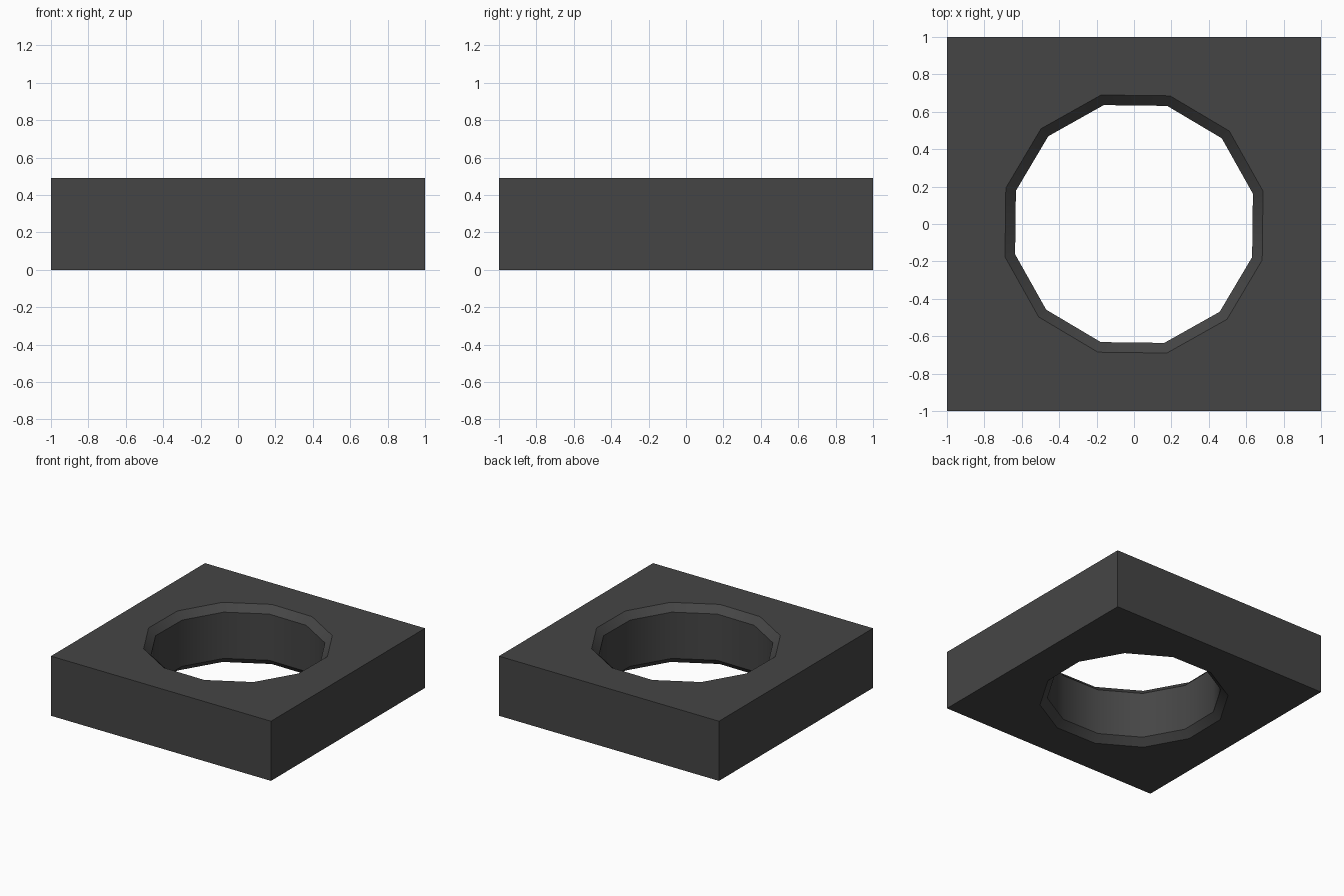
import bpy, bmesh
from math import cos, sin, pi, radians

if "Cube" in bpy.data.objects:
    bpy.data.objects.remove(bpy.data.objects["Cube"])

HEIGHT, CHAMFER = 0.49, 0.055
R_RIM, R_BORE, SIDES = 0.712, 0.656, 12

bm = bmesh.new()


def ring(radius, z, sides, start):
    """Closed loop of edges forming a regular polygon."""
    vs = [bm.verts.new((radius * cos(start + 2 * pi * i / sides),
                        radius * sin(start + 2 * pi * i / sides), z))
          for i in range(sides)]
    edges = [bm.edges.new((vs[i], vs[(i + 1) % sides])) for i in range(sides)]
    return vs, edges


def wall(a, b):
    """Quads between two matching loops."""
    n = len(a)
    for i in range(n):
        j = (i + 1) % n
        bm.faces.new((a[i], a[j], b[j], b[i]))


# Square outside
low, low_edges = ring(2 ** 0.5, 0, 4, pi / 4)
high, high_edges = ring(2 ** 0.5, HEIGHT, 4, pi / 4)
wall(low, high)

# Twelve-sided bore, chamfered at both ends
profile = [(R_RIM, 0), (R_BORE, CHAMFER), (R_BORE, HEIGHT - CHAMFER), (R_RIM, HEIGHT)]
rings = [ring(r, z, SIDES, radians(15 - 0.7)) for r, z in profile]
for (a, _), (b, _) in zip(rings, rings[1:]):
    wall(b, a)

# Flat faces around the hole, bottom and top
for outer, inner in ((low_edges, rings[0][1]), (high_edges, rings[-1][1])):
    bmesh.ops.triangle_fill(bm, use_beauty=True, edges=outer + inner)
bmesh.ops.recalc_face_normals(bm, faces=bm.faces[:])
bmesh.ops.dissolve_limit(bm, angle_limit=0.01, verts=bm.verts[:], edges=bm.edges[:])

mesh = bpy.data.meshes.new("block_with_hole")
bm.to_mesh(mesh)
bm.free()
block = bpy.data.objects.new("block_with_hole", mesh)
bpy.context.collection.objects.link(block)

# Dark material
dark = bpy.data.materials.new("dark_grey")
dark.diffuse_color = (0.06, 0.06, 0.06, 1)
dark.use_nodes = True
dark.node_tree.nodes["Principled BSDF"].inputs["Base Color"].default_value = dark.diffuse_color
mesh.materials.append(dark)

# Smooth around the bore, sharp at chamfers and corners
bpy.context.view_layer.objects.active = block
block.select_set(True)
bpy.ops.object.shade_smooth_by_angle(angle=radians(35))
